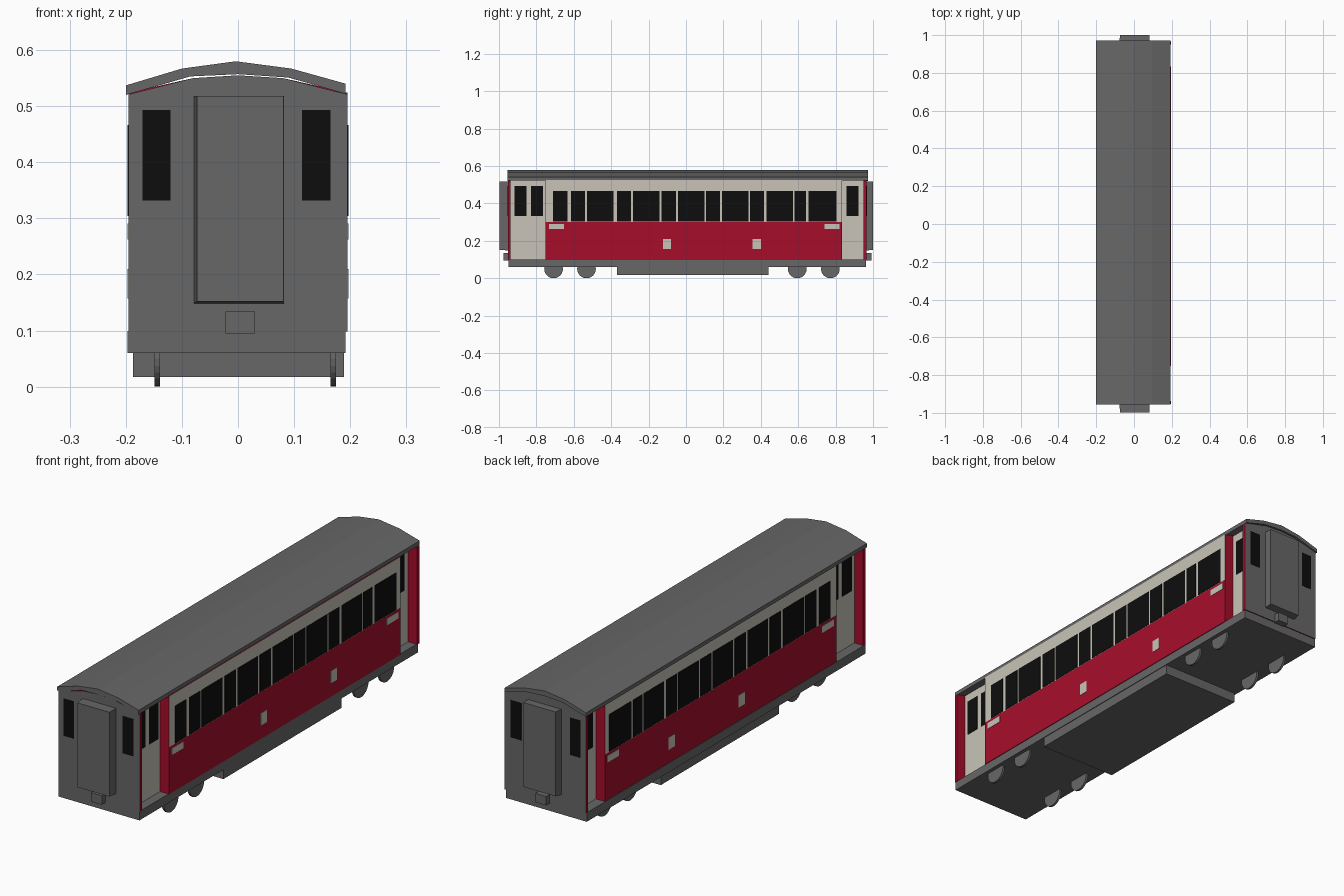
import bpy, bmesh
from mathutils import Vector

old = bpy.data.objects.get("Cube")
if old:
    bpy.data.objects.remove(old, do_unlink=True)


def material(name, rgb):
    m = bpy.data.materials.new(name)
    m.use_nodes = True
    m.diffuse_color = (*rgb, 1)
    m.node_tree.nodes["Principled BSDF"].inputs["Base Color"].default_value = (*rgb, 1)
    return m


GREY = material("dark grey", (0.135, 0.135, 0.135))
RED = material("crimson red", (0.38, 0.004, 0.024))
CREAM = material("cream", (0.58, 0.55, 0.48))
BLACK = material("window black", (0.004, 0.004, 0.004))


def finish(name, bm, mats, rule=None):
    """Turn a bmesh into an object; rule picks a material from the face normal."""
    bmesh.ops.recalc_face_normals(bm, faces=bm.faces)
    bm.normal_update()
    if rule:
        for f in bm.faces:
            f.material_index = rule(f.normal)
    me = bpy.data.meshes.new(name)
    bm.to_mesh(me)
    bm.free()
    for m in mats:
        me.materials.append(m)
    ob = bpy.data.objects.new(name, me)
    bpy.context.collection.objects.link(ob)
    return ob


def prism(name, outline, y0, y1, mats, rule=None):
    """Extrude an (x, z) outline along y."""
    bm = bmesh.new()
    face = bm.faces.new([bm.verts.new((x, y0, z)) for x, z in outline])
    ext = bmesh.ops.extrude_face_region(bm, geom=[face])
    bmesh.ops.translate(bm, vec=Vector((0, y1 - y0, 0)),
                        verts=[v for v in ext["geom"] if isinstance(v, bmesh.types.BMVert)])
    return finish(name, bm, mats, rule)


def box(name, x0, x1, y0, y1, z0, z1, mat):
    return prism(name, [(x0, z0), (x1, z0), (x1, z1), (x0, z1)], y0, y1, [mat])


def arched(half, z0, edge):
    """Body cross-section with a gently arched top."""
    return [(-half, z0), (half, z0), (half, edge), (0.08, 0.55),
            (0, 0.555), (-0.08, 0.55), (-half, edge)]


def side_plates(name, spans, face_x, z0, z1, mat):
    """Thin plates on both long sides."""
    for label, s in (("left", 1), ("right", -1)):
        for i, (a, b) in enumerate(spans):
            x0, x1 = sorted((s * (face_x - 0.002), s * (face_x + 0.0015)))
            box(f"{label}_{name}_{i + 1}", x0, x1, a, b, z0, z1, mat)


# Roof shell
prism("roof", [(-0.2, 0.537), (-0.1, 0.567), (-0.004, 0.58), (0.095, 0.567), (0.192, 0.54),
               (0.192, 0.522), (0.09, 0.551), (0, 0.557), (-0.085, 0.553), (-0.2, 0.52)],
      -0.955, 0.972, [GREY])

# Underframe and equipment box
box("underframe", -0.197, 0.192, -0.95, 0.962, 0.06, 0.099, GREY)
box("equipment_box", -0.187, 0.189, -0.37, 0.44, 0.017, 0.061, GREY)

# Passenger saloon: red lower panels, cream window band
box("saloon_lower_body", -0.195, 0.195, -0.752, 0.835, 0.098, 0.302, RED)
prism("saloon_upper_body", arched(0.195, 0.302, 0.524), -0.752, 0.835, [RED, CREAM],
      lambda n: 1 if abs(n.x) > 0.9 else 0)

# Recessed entrance vestibules
prism("front_vestibule", arched(0.152, 0.098, 0.53), -0.94, -0.75, [CREAM])
prism("rear_vestibule", arched(0.152, 0.098, 0.53), 0.833, 0.953, [CREAM])

# End walls, grey outside and red inside
prism("front_end_wall", arched(0.195, 0.098, 0.521), -0.952, -0.937, [RED, GREY],
      lambda n: 1 if n.y < -0.5 else 0)
prism("rear_end_wall", arched(0.195, 0.098, 0.521), 0.95, 0.966, [RED, GREY],
      lambda n: 1 if n.y > 0.5 else 0)

# Saloon windows, described by their widths along the side
starts = [-0.71, -0.615, -0.528, -0.37, -0.283, -0.13, -0.043,
          0.107, 0.192, 0.341, 0.43, 0.58, 0.656]
wide, narrow = 0.141, 0.076
windows = [(y, y + (wide if i and i % 2 == 0 else narrow)) for i, y in enumerate(starts)]
windows[11] = (0.58, 0.642)
windows[12] = (0.656, 0.805)
side_plates("saloon_window", windows, 0.195, 0.304, 0.466, BLACK)

# Door windows inside the vestibules
side_plates("door_window", [(-0.918, -0.854), (-0.828, -0.764), (0.858, 0.922)],
            0.152, 0.332, 0.493, BLACK)

# Cream sign panels on the red sides
side_plates("long_panel", [(-0.733, -0.653), (0.74, 0.82)], 0.195, 0.262, 0.291, CREAM)
side_plates("square_panel", [(-0.124, -0.081), (0.356, 0.4)], 0.195, 0.157, 0.21, CREAM)

# Ends: windows, gangway and coupler
for label, s, wall, tip in (("front", -1, 0.952, 0.998), ("rear", 1, 0.966, 1.0)):
    for i, (x0, x1) in enumerate(((-0.17, -0.12), (0.114, 0.165))):
        a, b = sorted((s * (wall - 0.002), s * (wall + 0.0015)))
        box(f"{label}_end_window_{i + 1}", x0, x1, a, b, 0.332, 0.493, BLACK)
    a, b = sorted((s * (wall - 0.005), s * tip))
    gangway = box(f"{label}_gangway", -0.079, 0.082, a, b, 0.148, 0.518, GREY)
    for v in gangway.data.vertices:  # slight taper towards the outer face
        if abs(v.co.y) > wall + 0.01:
            v.co.x += 0.006 if v.co.x < 0 else -0.001
            v.co.z += 0.004 if v.co.z < 0.3 else 0
    a, b = sorted((s * (wall - 0.01), s * (wall + 0.025)))
    box(f"{label}_coupler", -0.022, 0.03, a, b, 0.095, 0.134, GREY)

# Wheels
for i, y in enumerate((-0.708, -0.532, 0.595, 0.772)):
    for label, x in (("left", 0.17), ("right", -0.144)):
        bm = bmesh.new()
        bmesh.ops.create_cone(bm, cap_ends=True, segments=24, radius1=0.05,
                              radius2=0.05, depth=0.01)
        for v in bm.verts:
            v.co = Vector((v.co.z + x, v.co.x + y, v.co.y + 0.05))
        finish(f"{label}_wheel_{i + 1}", bm, [GREY])
